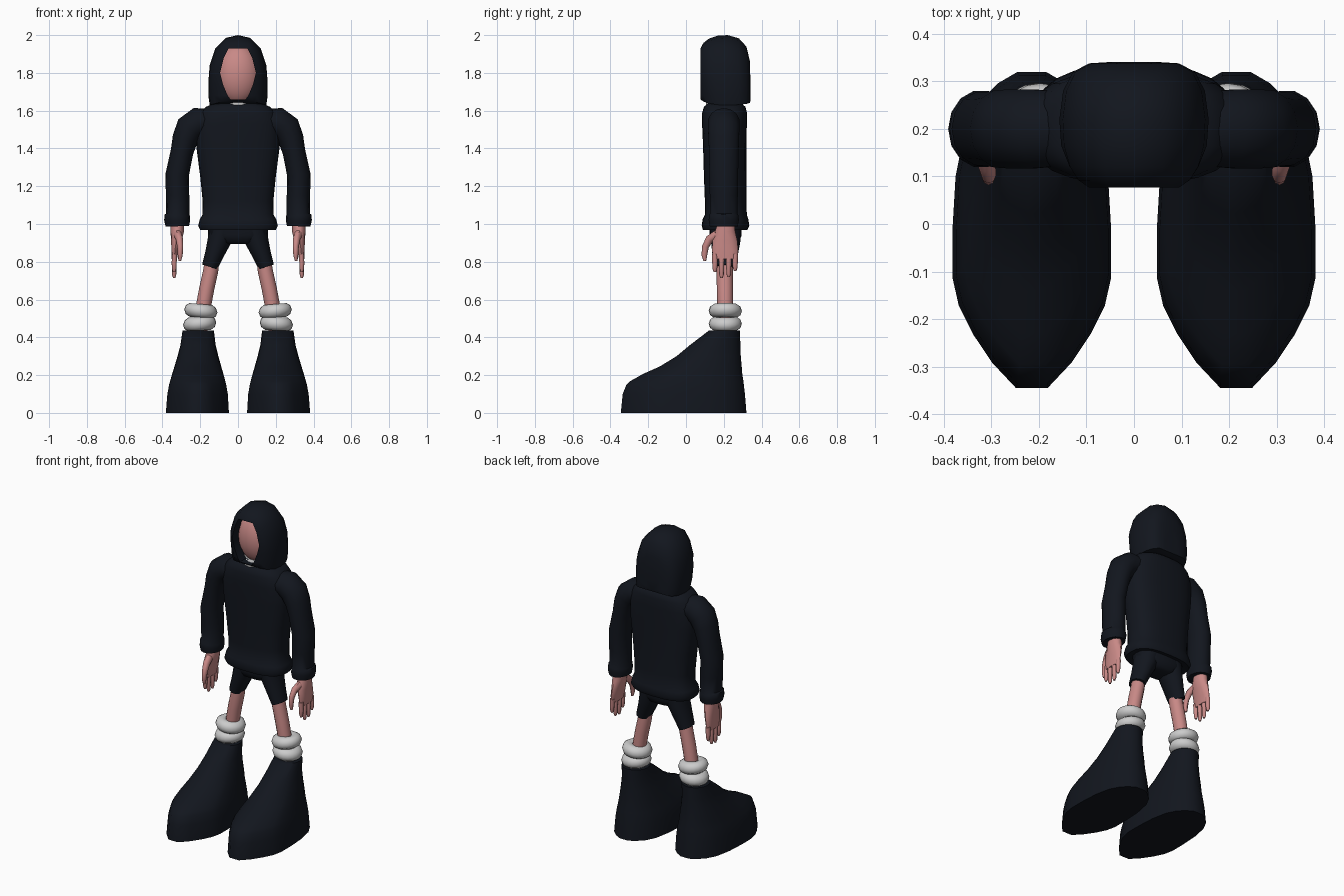
import bpy, bmesh, math
from mathutils import Vector

if "Cube" in bpy.data.objects:
    bpy.data.objects.remove(bpy.data.objects["Cube"])


def material(name, rgb):
    m = bpy.data.materials.new(name)
    m.diffuse_color = (*rgb, 1)
    m.use_nodes = True
    m.node_tree.nodes["Principled BSDF"].inputs["Base Color"].default_value = m.diffuse_color
    return m


CLOTH = material("dark_cloth", (0.006, 0.008, 0.013))
SKIN = material("skin", (0.58, 0.25, 0.24))


def finish(ob, mat=None, mirror=False, angle=50):
    if mat:
        ob.data.materials.append(mat)
    ob.data.polygons.foreach_set("use_smooth", [True] * len(ob.data.polygons))
    ob.data.set_sharp_from_angle(angle=math.radians(angle))
    if mirror:
        ob.modifiers.new("mirror", 'MIRROR').use_mirror_merge = False
    return ob


def loft(name, rings, mat=None, mirror=False, cap_start=True, angle=50):
    """Skin a list of equal-length point rings and cap the ends."""
    bm = bmesh.new()
    vs = [[bm.verts.new(p) for p in r] for r in rings]
    n = len(vs[0])
    for a, b in zip(vs, vs[1:]):
        for i in range(n):
            j = (i + 1) % n
            bm.faces.new((a[i], a[j], b[j], b[i]))
    if cap_start:
        bm.faces.new(vs[0])
    bm.faces.new(vs[-1])
    bmesh.ops.recalc_face_normals(bm, faces=bm.faces)
    me = bpy.data.meshes.new(name)
    bm.to_mesh(me)
    bm.free()
    ob = bpy.data.objects.new(name, me)
    bpy.context.collection.objects.link(ob)
    return finish(ob, mat, mirror, angle)


def oval(hx, y0, y1, z, n=24, e=2.7):
    """Horizontal rounded-box ring centred on x = 0."""
    pts = []
    for i in range(n):
        c, s = math.cos(math.tau * i / n), math.sin(math.tau * i / n)
        x = math.copysign(abs(c) ** (2 / e), c) * hx
        y = math.copysign(abs(s) ** (2 / e), s) * (y1 - y0) / 2 + (y0 + y1) / 2
        pts.append((x, y, z))
    return pts


def tube(name, path, mat, n=12, mirror=True):
    """Path of (x, y, z, half width, half depth)."""
    P = [Vector(p[:3]) for p in path]
    rings = []
    for i, p in enumerate(path):
        t = (P[min(i + 1, len(P) - 1)] - P[max(i - 1, 0)]).normalized()
        a = t.cross(Vector((0, 1, 0))).normalized()
        b = a.cross(t)
        rings.append([P[i] + a * p[3] * math.cos(math.tau * k / n)
                      + b * p[4] * math.sin(math.tau * k / n) for k in range(n)])
    return loft(name, rings, mat, mirror)


# hood: rings from the face opening back to the crown
opening = [(0, 1.93), (.05, 1.93), (.075, 1.88), (.095, 1.80),
           (.08, 1.74), (.055, 1.68), (.04, 1.66), (0, 1.66)]
outline = [(0, 2.0), (.065, 1.985), (.12, 1.93), (.15, 1.84),
           (.157, 1.75), (.157, 1.68), (.15, 1.63), (0, 1.63)]


def hood_ring(y, t, s=1.0):
    half = [((a[0] + (b[0] - a[0]) * t) * s, y, 1.66 + (a[1] + (b[1] - a[1]) * t - 1.66) * s)
            for a, b in zip(opening, outline)]
    return half + [(-x, y, z) for x, y, z in half[-2:0:-1]]


loft("hood", [hood_ring(.14, 0), hood_ring(.077, 0), hood_ring(.092, .4), hood_ring(.12, .72),
              hood_ring(.165, .95), hood_ring(.22, 1), hood_ring(.28, 1, .95),
              hood_ring(.32, 1, .82), hood_ring(.338, 1, .6), hood_ring(.341, 1, .3)],
     CLOTH, cap_start=False)

# face inside the hood
bpy.ops.mesh.primitive_uv_sphere_add(segments=24, ring_count=14, radius=1, location=(0, .2, 1.79))
face = bpy.context.object
face.name = "face"
face.scale = (.12, .1, .16)
finish(face, SKIN)

# grey collar under the chin
loft("collar", [oval(.085, .105, .29, z, e=2) for z in (1.58, 1.66)])

# hoodie body with rolled hem: z, half width, front y, back y
body = [(.975, .17, .115, .30), (.968, .20, .09, .325), (.99, .211, .083, .335),
        (1.025, .202, .088, .33), (1.05, .188, .1, .322), (1.12, .187, .1, .32),
        (1.25, .2, .095, .32), (1.42, .222, .09, .32), (1.53, .222, .085, .322),
        (1.59, .2, .086, .322), (1.62, .17, .095, .315), (1.638, .13, .115, .295)]
loft("hoodie_body", [oval(w, a, b, z) for z, w, a, b in body], CLOTH)

# sleeves with cuffs
tube("sleeve", [(.15, .2, 1.54, .07, .08), (.21, .2, 1.538, .08, .085), (.255, .2, 1.505, .078, .085),
                (.28, .2, 1.45, .068, .083), (.297, .2, 1.38, .06, .08), (.322, .2, 1.26, .062, .078),
                (.32, .2, 1.15, .062, .076), (.319, .2, 1.055, .061, .074), (.321, .2, 1.045, .067, .08),
                (.322, .2, 1.02, .069, .082), (.321, .2, .988, .062, .076)], CLOTH, 14)

# hands: palm, fingers, thumb
tube("palm", [(.322, .212, 1.0, .036, .045), (.322, .208, .96, .036, .054), (.327, .206, .91, .027, .066),
              (.334, .207, .86, .019, .069), (.337, .207, .815, .014, .064)], SKIN)
for i, (y, tip) in enumerate([(.153, .745), (.188, .715), (.226, .72), (.26, .752)]):
    tube("finger_%d" % (i + 1), [(.336, y, .84, .014, .016), (.338, y, .79, .013, .014),
                                 (.338, y, tip + .015, .011, .012), (.338, y, tip, .006, .007)], SKIN, 8)
tube("thumb", [(.32, .165, .945, .022, .025), (.31, .125, .92, .019, .022), (.306, .103, .88, .016, .018),
               (.306, .097, .835, .013, .015), (.308, .1, .805, .007, .008)], SKIN, 8)

# shorts: hips and two legs
loft("shorts_hips", [oval(.165, .125, .295, 1.0), oval(.155, .125, .295, .94),
                     oval(.11, .14, .28, .905), oval(.05, .16, .26, .893)], CLOTH)
tube("shorts_leg", [(.08, .21, .98, .08, .083), (.1, .21, .91, .062, .078),
                    (.125, .207, .84, .05, .068), (.15, .205, .772, .042, .058)], CLOTH)

# bare legs
tube("leg", [(.135, .205, .82, .038, .042), (.145, .205, .75, .04, .043), (.165, .206, .66, .04, .043),
             (.18, .207, .58, .04, .042), (.2, .21, .43, .038, .04)], SKIN)

# rolled socks
for name, x, z, tilt in (("upper_sock_roll", .197, .54, 5), ("lower_sock_roll", .203, .472, -4)):
    bpy.ops.mesh.primitive_torus_add(major_radius=.048, minor_radius=.04, major_segments=20, minor_segments=10)
    sock = bpy.context.object
    sock.name = name
    for v in sock.data.vertices:
        tx, ty, tz = v.co
        v.co = (tx + x, ty + .208, tz * .95 + z + tx * math.tan(math.radians(tilt)))
    finish(sock, None, True)

# boots: sole plan (position along length, relative half width), blended to an oval at the ankle
plan = [(0, .2), (.08, .5), (.17, .74), (.26, .92), (.35, 1), (.5, 1), (.67, .96),
        (.82, .84), (.91, .65), (.965, .42), (1, .18)]


def boot_ring(z, y0, y1, hw, t):
    half = [(hw * (w * (1 - t) + t * max(.12, 2 * math.sqrt(u * (1 - u)))), y0 + u * (y1 - y0))
            for u, w in plan]
    cx = .215 - .01 * z
    return [(cx + x, y, z) for x, y in half] + [(cx - x, y, z) for x, y in reversed(half)]


levels = [(0, -.345, .32, .167, 0), (.1, -.335, .312, .16, 0), (.15, -.315, .306, .151, .05),
          (.168, -.295, .304, .146, .12), (.205, -.23, .298, .136, .3), (.245, -.14, .295, .124, .5),
          (.30, -.05, .29, .108, .8), (.36, .022, .288, .093, 1), (.435, .12, .285, .083, 1)]
loft("boot", [boot_ring(*l) for l in levels], CLOTH, True)
